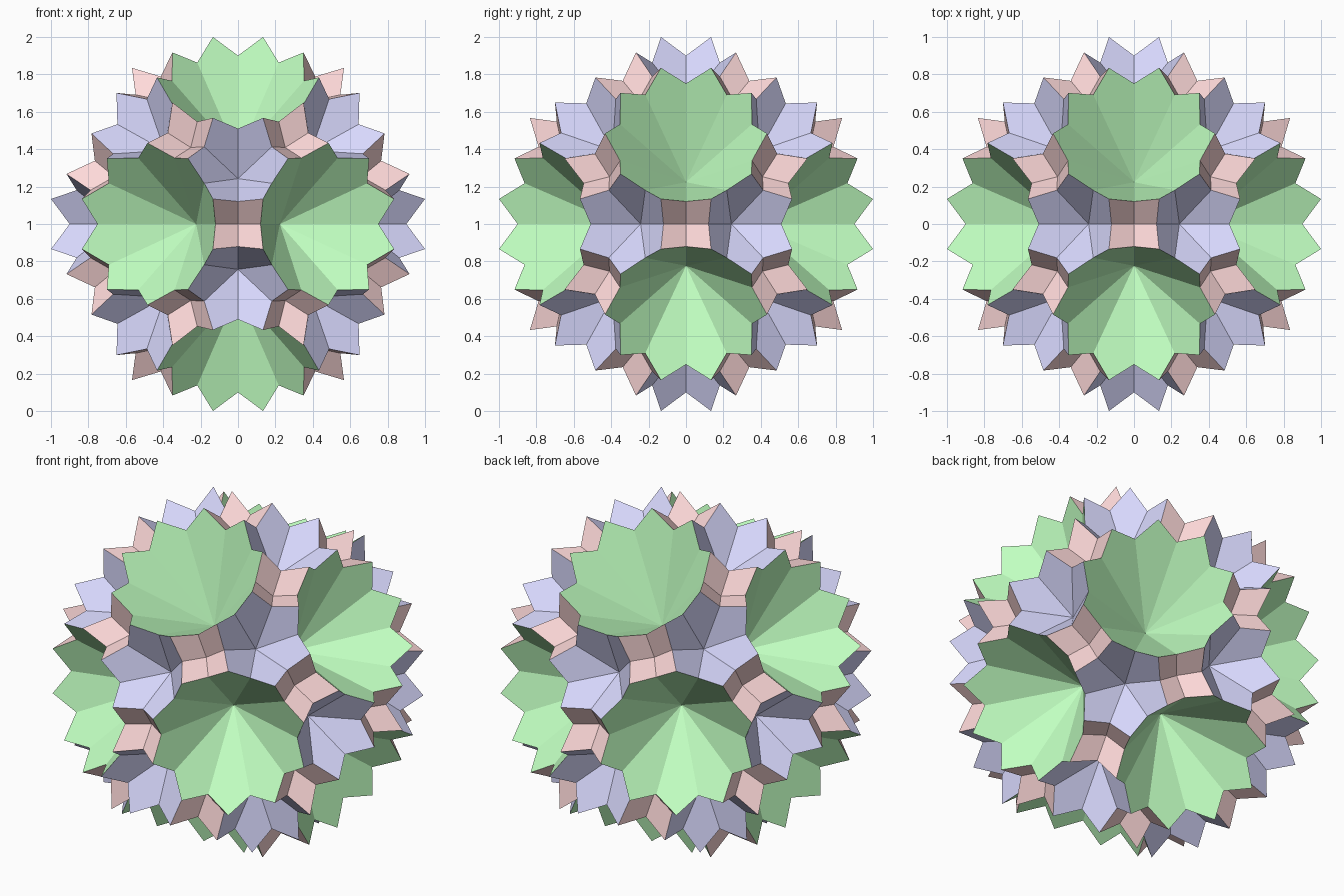
import bpy
from math import sqrt, atan2
from mathutils import Vector

if "Cube" in bpy.data.objects:
    bpy.data.objects.remove(bpy.data.objects["Cube"])

PHI = (1 + sqrt(5)) / 2
DENT = 0.9      # edge midpoints are pulled toward the centre by this factor
LIFT = Vector((0, 0, 1))


def signed_cycles(p):
    """All sign changes and cyclic shifts of a coordinate triple."""
    out = set()
    for k in range(3):
        q = p[k:] + p[:k]
        for sx in (1, -1):
            for sy in (1, -1):
                for sz in (1, -1):
                    out.add((sx * q[0] + 0.0, sy * q[1] + 0.0, sz * q[2] + 0.0))
    return [Vector(v) for v in sorted(out)]


# Corners of a truncated icosidodecahedron, scaled to a 2 unit box
seeds = [(3 + PHI, 1 / PHI, 1 / PHI), (1 + 2 * PHI, PHI, 2 / PHI),
         (3 * PHI - 1, PHI ** 2, 1 / PHI), (2 + PHI, 2, 2 * PHI - 1),
         (2 * PHI, 3, PHI)]
corners = [v / (3 + PHI) for s in seeds for v in signed_cycles(s)]

# Face axes: five-fold, then three-fold and two-fold from neighbouring ones
five = [v.normalized() for v in signed_cycles((1.0, PHI, 0.0))]
n = len(five)
pairs = [(i, j) for i in range(n) for j in range(i + 1, n) if five[i].dot(five[j]) > 0.1]
two = [(five[i] + five[j]).normalized() for i, j in pairs]
three = [(five[i] + five[j] + five[k]).normalized() for i, j in pairs
         for k in range(j + 1, n) if (i, k) in pairs and (j, k) in pairs]


def dented_faces(name, axes, color):
    """One sunken star cup of flat kites per axis."""
    verts, faces = [], []
    for axis in axes:
        top = max(v.dot(axis) for v in corners)
        ring = [v for v in corners if v.dot(axis) > top - 1e-4]
        u = (ring[0] - axis * top).normalized()
        w = axis.cross(u)
        ring.sort(key=lambda v: atan2(v.dot(w), v.dot(u)))
        count = len(ring)
        mids = [(ring[i] + ring[(i + 1) % count]) * 0.5 * DENT for i in range(count)]
        # Cup bottom lies where the kite planes meet the axis
        v, q = ring[0], (mids[0] + mids[-1]) / 2
        rv = (v - axis * v.dot(axis)).length
        rq = (q - axis * q.dot(axis)).length
        bottom = v + (q - v) * (rv / (rv - rq))
        b = len(verts)
        verts += [p + LIFT for p in [bottom] + ring + mids]
        for i in range(count):
            faces.append((b, b + 1 + count + (i - 1) % count, b + 1 + i, b + 1 + count + i))
    mesh = bpy.data.meshes.new(name)
    mesh.from_pydata(verts, [], faces)
    mesh.update()
    mat = bpy.data.materials.new(name + "_color")
    mat.diffuse_color = (*color, 1)
    mat.use_nodes = True
    mat.node_tree.nodes["Principled BSDF"].inputs["Base Color"].default_value = mat.diffuse_color
    mesh.materials.append(mat)
    bpy.context.collection.objects.link(bpy.data.objects.new(name, mesh))


dented_faces("ten_sided_cups", five, (0.53, 1.0, 0.53))
dented_faces("six_sided_cups", three, (0.7, 0.7, 1.0))
dented_faces("four_sided_cups", two, (1.0, 0.7, 0.7))
